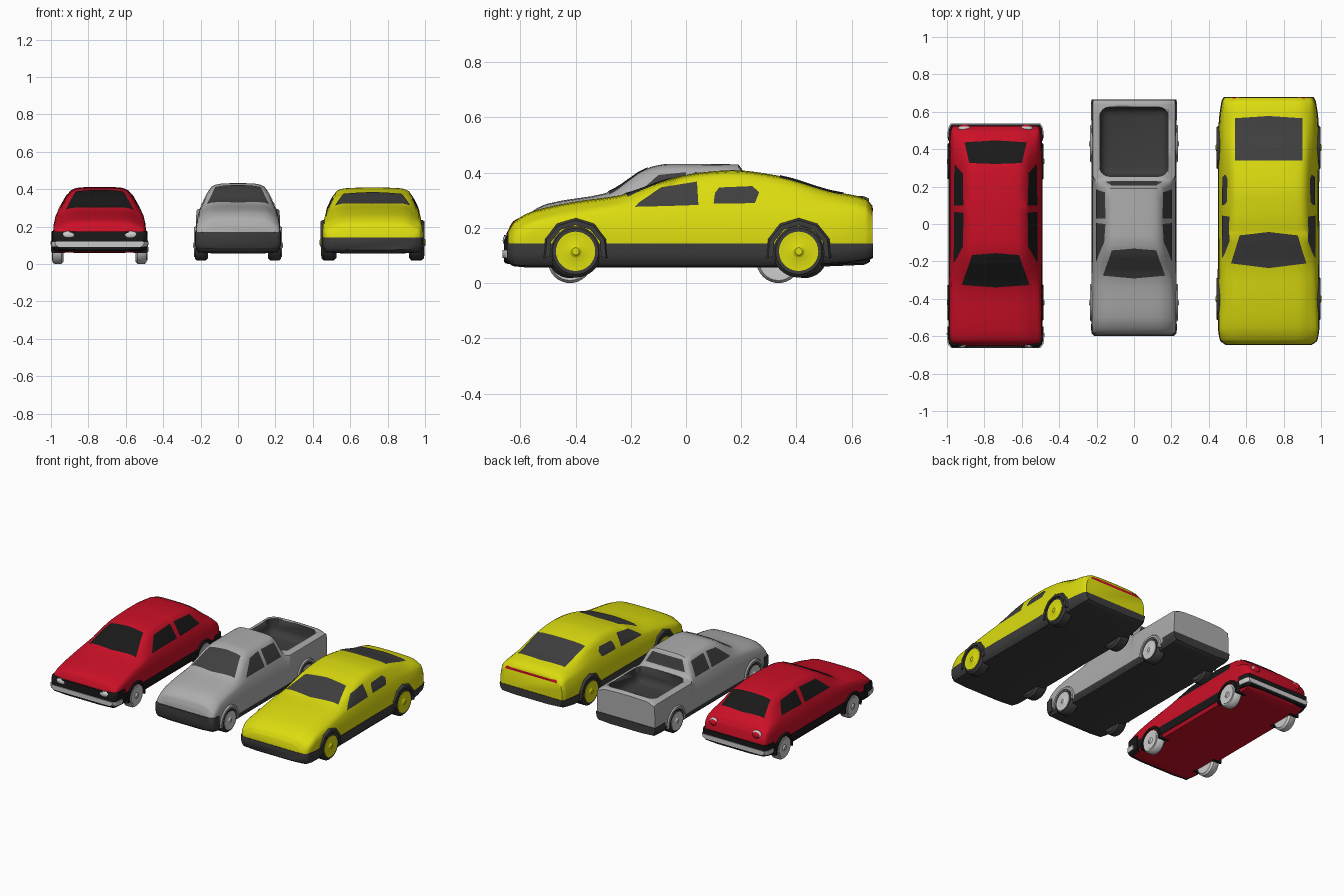
import bpy, bmesh, math
from mathutils import Vector
from mathutils.bvhtree import BVHTree

if "Cube" in bpy.data.objects:
    bpy.data.objects.remove(bpy.data.objects["Cube"])


def mat(name, r, g, b):
    m = bpy.data.materials.new(name)
    m.diffuse_color = (r, g, b, 1)
    m.use_nodes = True
    m.node_tree.nodes["Principled BSDF"].inputs["Base Color"].default_value = m.diffuse_color
    return m


RED, YELLOW = mat("red_paint", .6, .005, .02), mat("yellow_paint", .72, .72, .005)
SILVER, LIGHT = mat("silver_paint", .42, .42, .42), mat("pale_trim", .62, .62, .62)
DARK, BLACK, GLASS = mat("dark_trim", .045, .045, .045), mat("black", .01, .01, .01), mat("glass", .05, .05, .05)
CX = 0  # centre line of the car being built


def finish(name, bm, m, recalc=True, angle=40):
    if recalc:
        bmesh.ops.recalc_face_normals(bm, faces=bm.faces[:])
    me = bpy.data.meshes.new(name)
    bm.to_mesh(me)
    bm.free()
    me.materials.append(m)
    ob = bpy.data.objects.new(name, me)
    bpy.context.collection.objects.link(ob)
    ob.location.x = CX
    bpy.ops.object.select_all(action='DESELECT')
    bpy.context.view_layer.objects.active = ob
    ob.select_set(True)
    bpy.ops.object.shade_smooth_by_angle(angle=math.radians(angle))
    return ob


def blend(st, y):
    """Overshoot-free smooth interpolation between body stations."""
    i = max(k for k in range(len(st) - 1) if st[k][0] <= y or k == 0)
    h = st[i + 1][0] - st[i][0]
    t = (y - st[i][0]) / h

    def slope(k, c):
        return (st[k + 1][c] - st[k][c]) / (st[k + 1][0] - st[k][0])

    def tangent(k, c):
        if k == 0 or k == len(st) - 1:
            return slope(min(k, len(st) - 2), c)
        a, b = slope(k - 1, c), slope(k, c)
        return 2 * a * b / (a + b) if a * b > 0 else 0
    return [(2*t**3 - 3*t*t + 1) * st[i][c] + (3*t*t - 2*t**3) * st[i + 1][c]
            + h * ((t**3 - 2*t*t + t) * tangent(i, c) + (t**3 - t*t) * tangent(i + 1, c)) for c in range(1, 7)]


def section(st, y):
    zb, zt, w, zbelt, wb, wr = blend(st, y)
    half = [(.9*w, zb), (w, zb + .03), (w, min(.2, zbelt - .02)), (wb, zbelt),
            (wr, zt - .022), (wr - .035, zt - .005), (.07, zt)]
    ring = half + [(-x, z) for x, z in reversed(half)]
    out = []
    for a, b in zip(ring, ring[1:] + ring[:1]):  # one corner-cutting pass
        out += [(a[0]*.8 + b[0]*.2, a[1]*.8 + b[1]*.2), (a[0]*.2 + b[0]*.8, a[1]*.2 + b[1]*.8)]
    return out


def loft(name, st, m, y0=-9, y1=9, z0=None, z1=None, grow=1.0):
    """Whole body, or a slightly larger band of it between heights z0 and z1."""
    y0, y1 = max(y0, st[0][0]), min(y1, st[-1][0])
    ys = {y0, y1}
    for a, b in zip(st, st[1:]):
        ys |= {a[0] + (b[0] - a[0]) * k / 4 for k in range(5)}
    bm, rings = bmesh.new(), []
    for y in sorted(v for v in ys if y0 <= v <= y1):
        pts = section(st, y)
        if z1:
            pts = [(x * grow, min(max(z - .004, z0), z1)) for x, z in pts]
        rings.append([bm.verts.new((x, y * (1 + (grow - 1) * .4), z)) for x, z in pts])
    n = len(rings[0])
    for a, b in zip(rings, rings[1:]):
        for k in range(n):
            bm.faces.new((a[k], a[(k + 1) % n], b[(k + 1) % n], b[k]))
    bm.faces.new(rings[0])
    bm.faces.new(rings[-1])
    return finish(name, bm, m)


def along(line, t):
    f = t * (len(line) - 1)
    i = min(int(f), len(line) - 2)
    return Vector(line[i]).lerp(Vector(line[i + 1]), f - i)


def patch(name, body, axis, top, bottom, m, lift=.003, n=12):
    """Panel between two outlines, projected on the body along an axis."""
    bm = bmesh.new()
    bm.from_mesh(body.data)
    tree = BVHTree.FromBMesh(bm)
    bm.free()
    d = Vector(axis)
    bm, g = bmesh.new(), []
    for i in range(n + 1):
        row = []
        for j in range(n + 1):
            u, v = along(top, j / n).lerp(along(bottom, j / n), i / n)
            p = Vector((0, u, v)) if d.x else Vector((u, 0, v)) if d.y else Vector((u, v, 0))
            hit, nor, _, _ = tree.ray_cast(p + d * 2, -d)
            row.append(bm.verts.new(hit + nor * lift if hit else p))
        g.append(row)
    for i in range(n):
        for j in range(n):
            f = bm.faces.new((g[i][j], g[i][j + 1], g[i + 1][j + 1], g[i + 1][j]))
            f.normal_update()
            if f.normal.dot(d) < 0:
                f.normal_flip()
    return finish(name, bm, m, False)


def lathe(name, prof, y, z, m, side):
    bm, n = bmesh.new(), 32
    rings = [[bm.verts.new((side * x, y + r * math.cos(k * math.tau / n), z + r * math.sin(k * math.tau / n)))
              for k in range(n)] for x, r in prof]
    for a, b in zip(rings, rings[1:]):
        for k in range(n):
            bm.faces.new((a[k], a[(k + 1) % n], b[(k + 1) % n], b[k]))
    bm.faces.new(rings[0])
    bm.faces.new(rings[-1])
    finish(name, bm, m)


def arch(name, y, z, r, R, x0, x1, m, side, n):
    """Wheel arch: half ring pushed out from the body side."""
    bm, rows = bmesh.new(), []
    for k in range(n + 1):
        a = math.radians(-12 + 204 * k / n)
        rows.append([bm.verts.new((side * x, y + q * math.cos(a), z + q * math.sin(a)))
                     for x, q in ((x0, r), (x1, r), (x1, R - .008), (x1 - .012, R), (x0, R))])
    for a, b in zip(rows, rows[1:]):
        for k in range(5):
            bm.faces.new((a[k], a[(k + 1) % 5], b[(k + 1) % 5], b[k]))
    bm.faces.new(rows[0])
    bm.faces.new(rows[-1])
    finish(name, bm, m, angle=25)


def wheels(car, ys, z, R, x, w, tyre, rim, trim, n):
    for y in ys:
        for s in (-1, 1):
            lathe(car + "_tyre", [(x - w, .7*R), (x - w, .85*R), (x - w + .012, R), (x - .012, R),
                                  (x, .88*R), (x, .74*R)], y, z, tyre, s)
            lathe(car + "_wheel_rim", [(x - .02, .75*R), (x + .003, .75*R), (x + .003, .66*R), (x + .001, .25*R),
                                       (x + .004, .2*R), (x + .009, .14*R), (x + .009, .03*R)], y, z, rim, s)
            arch(car + "_wheel_arch", y, z, R * 1.0, R * 1.27, x - .07, x + .004, trim, s, n)


def blob(name, loc, scale, m):
    bm = bmesh.new()
    bmesh.ops.create_uvsphere(bm, u_segments=24, v_segments=12, radius=1)
    for v in bm.verts:
        v.co = Vector([a * b + c for a, b, c in zip(v.co, scale, loc)])
    finish(name, bm, m)


# --- red hatchback; stations: y, bottom, top, half width, belt z, belt half width, roof half width
CX = -.74
st = [(-.65, .08, .18, .225, .155, .215, .19), (-.625, .065, .225, .243, .19, .235, .2),
      (-.56, .06, .25, .248, .215, .237, .2), (-.35, .06, .293, .248, .26, .235, .195),
      (-.16, .06, .392, .247, .275, .23, .167), (-.08, .06, .406, .247, .275, .228, .162),
      (.1, .06, .412, .247, .275, .228, .162), (.31, .06, .393, .247, .275, .228, .165),
      (.45, .06, .30, .245, .26, .23, .185), (.50, .07, .262, .24, .235, .228, .195),
      (.525, .085, .22, .228, .19, .218, .19)]
b = loft("hatchback_body", st, RED)
loft("hatchback_side_strip", st, BLACK, z0=.085, z1=.14, grow=1.015)
loft("hatchback_front_bumper", st, BLACK, y1=-.54, z0=.07, z1=.175, grow=1.035)
loft("hatchback_rear_bumper", st, BLACK, y0=.44, z0=.08, z1=.16, grow=1.035)
loft("hatchback_front_bumper_bar", st, LIGHT, y1=-.57, z0=.09, z1=.12, grow=1.055)
loft("hatchback_rear_bumper_bar", st, LIGHT, y0=.45, z0=.095, z1=.125, grow=1.055)
patch("hatchback_windshield", b, (0, 0, 1), [(-.125, -.165), (0, -.155), (.125, -.165)],
      [(-.18, -.325), (0, -.338), (.18, -.325)], BLACK)
patch("hatchback_rear_window", b, (0, 0, 1), [(-.165, .435), (0, .445), (.165, .435)],
      [(-.14, .325), (0, .32), (.14, .325)], BLACK)
for s in (-1, 1):
    patch("hatchback_front_side_window", b, (s, 0, 0), [(-.12, .365), (.06, .375)], [(-.21, .285), (.065, .285)], BLACK)
    patch("hatchback_rear_side_window", b, (s, 0, 0), [(.1, .375), (.27, .362)], [(.1, .285), (.32, .29)], BLACK)
    blob("hatchback_headlight", (s * .165, -.646, .155), (.042, .018, .021), LIGHT)
    blob("hatchback_tail_light_rim", (s * .165, .51, .215), (.036, .018, .03), LIGHT)
    blob("hatchback_tail_light", (s * .165, .513, .215), (.031, .02, .025), RED)
wheels("hatchback", (-.42, .335), .08, .08, .252, .06, LIGHT, LIGHT, BLACK, 12)

# --- silver pickup
CX = 0
st = [(-.593, .09, .20, .207, .17, .2, .17), (-.575, .07, .245, .222, .20, .212, .185),
      (-.5, .06, .288, .226, .245, .214, .185), (-.29, .06, .326, .226, .28, .21, .182),
      (-.13, .06, .42, .225, .292, .206, .155), (-.06, .06, .432, .225, .295, .205, .148),
      (.19, .06, .43, .225, .295, .205, .148), (.235, .06, .325, .225, .292, .212, .19),
      (.26, .06, .315, .226, .29, .222, .21), (.64, .07, .315, .226, .29, .222, .21),
      (.662, .08, .307, .224, .285, .22, .206)]
b = loft("pickup_body", st, SILVER)
loft("pickup_underbody", st, DARK, z0=.05, z1=.1, grow=1.01)
loft("pickup_front_bumper", st, DARK, y1=-.53, z0=.08, z1=.172, grow=1.025)
loft("pickup_rear_bumper", st, DARK, y0=.55, z0=.075, z1=.135, grow=1.015)
patch("pickup_windshield", b, (0, 0, 1), [(-.118, -.14), (0, -.13), (.118, -.14)],
      [(-.165, -.275), (0, -.29), (.165, -.275)], GLASS)
patch("pickup_rear_window", b, (0, 1, 0), [(-.115, .408), (.115, .408)], [(-.15, .338), (.15, .338)], GLASS)
for s in (-1, 1):
    patch("pickup_front_side_window", b, (s, 0, 0), [(-.1, .39), (0, .4)], [(-.2, .302), (.005, .302)], GLASS)
    patch("pickup_rear_side_window", b, (s, 0, 0), [(.03, .4), (.17, .395)], [(.03, .302), (.185, .302)], GLASS)
# load bed cut out of the body, leaving dark lining
bm = bmesh.new()
bmesh.ops.create_cube(bm, size=1)
for v in bm.verts:
    v.co = Vector((v.co.x * .365, .44 + v.co.y * .37, .3 + v.co.z * .2))
bmesh.ops.bevel(bm, geom=bm.edges[:], offset=.05, segments=4, profile=.5, affect='EDGES')
cutter = finish("bed_cutter", bm, DARK)
cut = b.modifiers.new("bed", 'BOOLEAN')
cut.object, cut.operation, cut.solver, cut.material_mode = cutter, 'DIFFERENCE', 'EXACT', 'TRANSFER'
bpy.context.view_layer.objects.active = b
bpy.ops.object.modifier_apply(modifier="bed")
bpy.data.objects.remove(cutter)
wheels("pickup", (-.42, .43), .1, .082, .231, .07, DARK, LIGHT, SILVER, 12)

# --- yellow coupe
CX = .72
st = [(-.645, .08, .19, .225, .155, .215, .19), (-.62, .065, .225, .257, .185, .247, .215),
      (-.55, .06, .262, .268, .225, .255, .215), (-.4, .06, .295, .269, .25, .255, .215),
      (-.24, .06, .318, .269, .275, .25, .215), (-.05, .06, .38, .268, .285, .248, .208),
      (.05, .06, .40, .267, .29, .247, .203), (.17, .06, .409, .267, .29, .247, .2),
      (.34, .06, .388, .268, .29, .247, .205), (.52, .07, .335, .265, .28, .245, .21),
      (.65, .085, .307, .25, .268, .238, .208), (.675, .095, .28, .238, .245, .225, .195)]
b = loft("coupe_body", st, YELLOW)
loft("coupe_lower_trim", st, DARK, z0=.05, z1=.143, grow=1.012)
patch("coupe_windshield", b, (0, 0, 1), [(-.155, -.06), (0, -.042), (.155, -.06)],
      [(-.2, -.21), (0, -.235), (.2, -.21)], GLASS)
patch("coupe_rear_window", b, (0, 0, 1), [(-.18, .565), (0, .577), (.18, .565)], [(-.18, .34), (.18, .34)], GLASS)
patch("coupe_tail_light", b, (0, 1, 0), [(-.19, .272), (.19, .272)], [(-.2, .255), (.2, .255)], RED)
for s in (-1, 1):
    patch("coupe_front_side_window", b, (s, 0, 0), [(-.17, .29), (-.09, .345), (.04, .366)],
          [(-.185, .275), (-.07, .278), (.045, .282)], GLASS)
    patch("coupe_rear_side_window", b, (s, 0, 0), [(.105, .325), (.12, .345), (.24, .35), (.265, .328)],
          [(.1, .287), (.15, .287), (.21, .288), (.25, .29)], GLASS)
wheels("coupe", (-.4, .408), .115, .095, .274, .08, DARK, YELLOW, DARK, 6)
